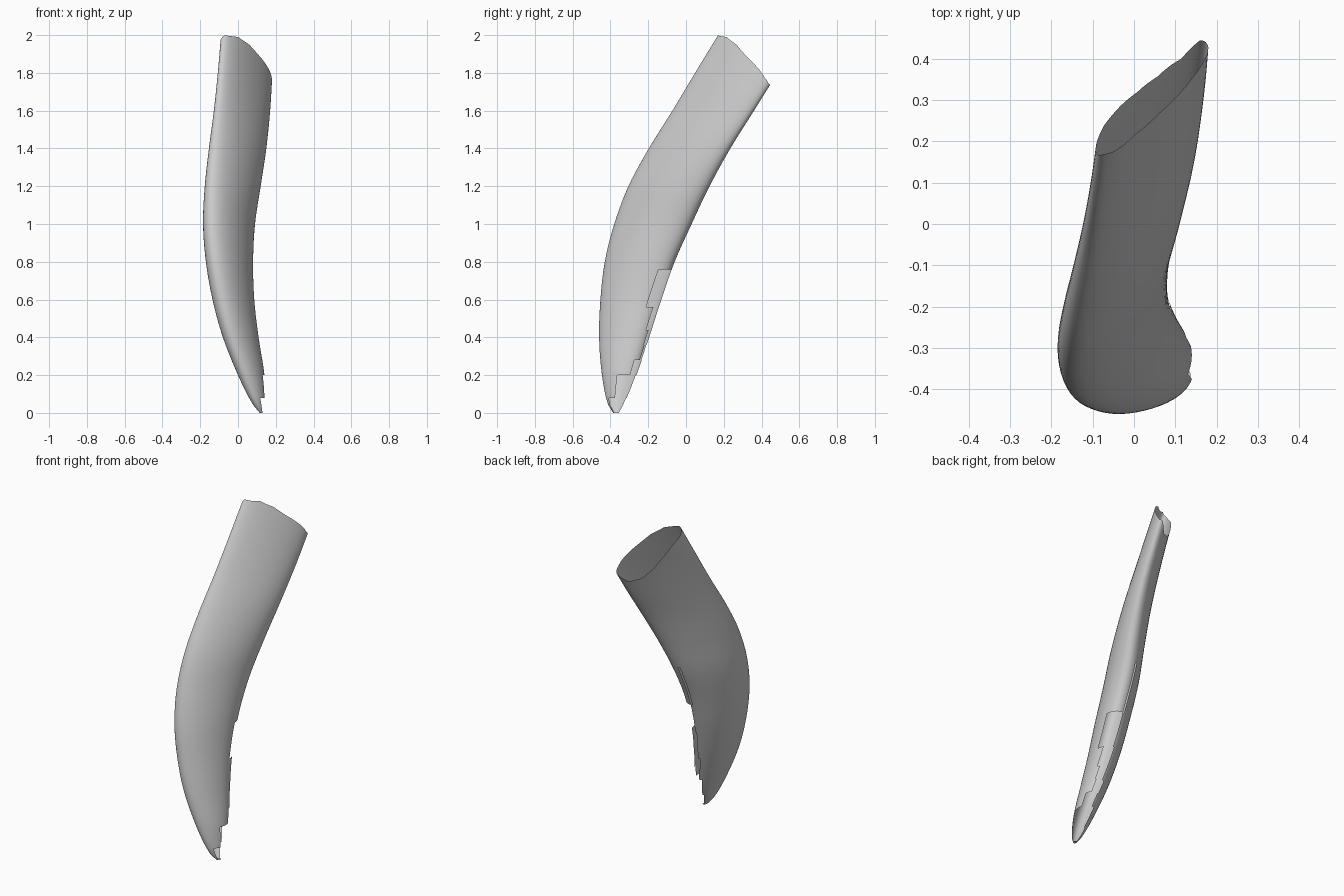
import bpy, bmesh, math

if "Cube" in bpy.data.objects:
    bpy.data.objects.remove(bpy.data.objects["Cube"])

# Horizontal sections: z, xmin, xmax, ymin, ymax, skew
SECTIONS = [
    (0.00, 0.115, 0.137, -0.385, -0.355, 0.3),
    (0.05, 0.075, 0.146, -0.415, -0.325, 0.35),
    (0.20, 0.00, 0.140, -0.445, -0.262, 0.4),
    (0.40, -0.08, 0.109, -0.46, -0.195, 0.45),
    (0.60, -0.135, 0.086, -0.453, -0.13, 0.5),
    (0.80, -0.17, 0.08, -0.43, -0.06, 0.56),
    (1.00, -0.185, 0.09, -0.38, 0.03, 0.63),
    (1.20, -0.176, 0.12, -0.305, 0.125, 0.71),
    (1.40, -0.154, 0.15, -0.197, 0.235, 0.78),
    (1.60, -0.128, 0.17, -0.072, 0.36, 0.83),
    (1.80, -0.107, 0.182, 0.048, 0.485, 0.86),
    (2.00, -0.09, 0.19, 0.17, 0.61, 0.87),
]
# Height of the slanted top rim around the section (degrees, z)
RIM = [(-180, 1.97), (-150, 2.0), (-110, 1.99), (-85, 1.95), (-65, 1.90), (-35, 1.83),
       (-10, 1.775), (10, 1.745), (30, 1.735), (55, 1.69), (80, 1.71), (100, 1.76),
       (120, 1.83), (146, 1.91), (180, 1.97)]
# Broken slit down the back: top of band, start and end angle
SLIT = [(0.10, -70, 95), (0.20, -30, 85), (0.28, 15, 70), (0.36, 40, 75),
        (0.44, 35, 65), (0.56, 25, 65), (0.76, 5, 60), (1.04, 60, 65)]


def section(z):
    """Smooth interpolation between neighbouring sections."""
    n = len(SECTIONS)
    i = max(k for k in range(n - 1) if SECTIONS[k][0] <= z or k == 0)
    p1, p2 = SECTIONS[i], SECTIONS[i + 1]
    p0, p3 = SECTIONS[max(i - 1, 0)], SECTIONS[min(i + 2, n - 1)]
    h = p2[0] - p1[0]
    u = (z - p1[0]) / h
    out = []
    for c in range(1, 6):
        m1 = (p2[c] - p0[c]) / (p2[0] - p0[0]) * h
        m2 = (p3[c] - p1[c]) / (p3[0] - p1[0]) * h
        out.append((2*u**3 - 3*u**2 + 1) * p1[c] + (u**3 - 2*u**2 + u) * m1
                   + (3*u**2 - 2*u**3) * p2[c] + (u**3 - u**2) * m2)
    return out


def rim_height(deg):
    for (a, za), (b, zb) in zip(RIM, RIM[1:]):
        if a <= deg <= b:
            return za + (zb - za) * (deg - a) / (b - a)


def point(deg, z):
    x0, x1, y0, y1, r = section(z)
    t = math.radians(deg)
    x = (x0 + x1) / 2 + (x1 - x0) / 2 * math.cos(t)
    y = (y0 + y1) / 2 + (y1 - y0) / 2 * (r * math.cos(t) + math.sqrt(1 - r * r) * math.sin(t))
    return x, y, z


def in_slit(deg, z):
    for top, a, b in SLIT:
        if z < top:
            return a < deg < b
    return False


# Curved hollow shell
COLS, ROWS, BEND = 72, 50, 1.2
angles = [-180 + 360 * i / COLS for i in range(COLS)]
bm = bmesh.new()
grid = []
for j in range(ROWS + 1):
    zr = 2 * j / ROWS
    row = []
    for a in angles:
        z = zr if zr < BEND else BEND + (zr - BEND) * (rim_height(a) - BEND) / (2 - BEND)
        row.append(bm.verts.new(point(a, z)))
    grid.append(row)
for j in range(ROWS):
    for i in range(COLS):
        k = (i + 1) % COLS
        if not in_slit(angles[i] + 180 / COLS, 2 * (j + 0.5) / ROWS):
            bm.faces.new((grid[j][i], grid[j][k], grid[j + 1][k], grid[j + 1][i]))

# Closed tip
bm.faces.new(list(reversed(grid[0])))
bmesh.ops.delete(bm, geom=[v for v in bm.verts if not v.link_faces], context='VERTS')
mesh = bpy.data.meshes.new("curved_shell")
bm.to_mesh(mesh)
bm.free()
shell = bpy.data.objects.new("curved_shell", mesh)
bpy.context.collection.objects.link(shell)
bpy.context.view_layer.objects.active = shell
shell.select_set(True)
bpy.ops.object.shade_smooth_by_angle(angle=math.radians(35))
